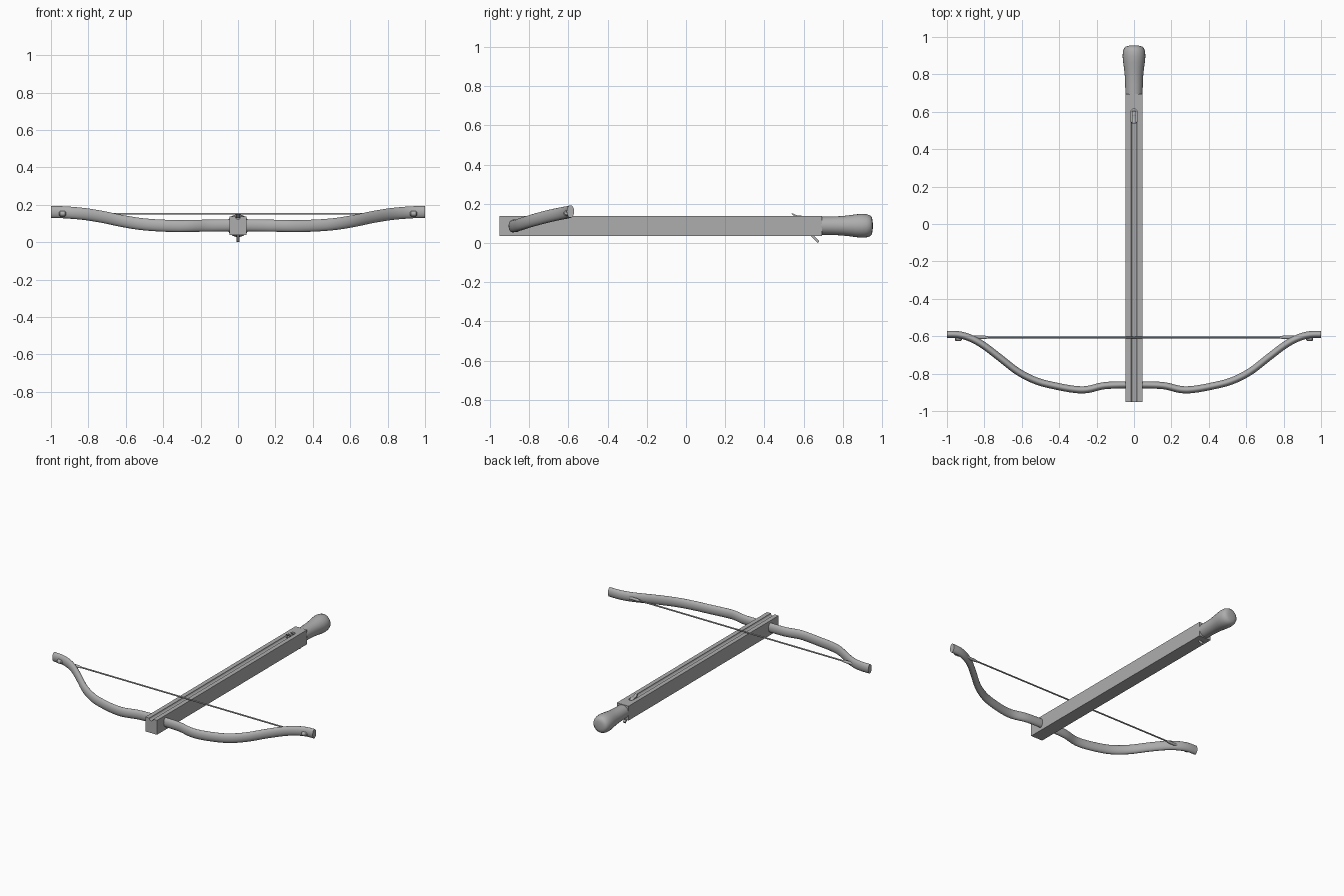
import bpy, bmesh, math
from mathutils import Vector

if "Cube" in bpy.data.objects:
    bpy.data.objects.remove(bpy.data.objects["Cube"])

AXIS_Z = 0.087
STRING_Z = 0.152

grey = bpy.data.materials.new("dark_grey")
grey.diffuse_color = (0.42, 0.42, 0.42, 1)
grey.use_nodes = True
grey.node_tree.nodes["Principled BSDF"].inputs["Base Color"].default_value = grey.diffuse_color


def finish(name, bm, smooth=True):
    bmesh.ops.recalc_face_normals(bm, faces=bm.faces[:])
    mesh = bpy.data.meshes.new(name)
    bm.to_mesh(mesh)
    bm.free()
    mesh.materials.append(grey)
    ob = bpy.data.objects.new(name, mesh)
    bpy.context.collection.objects.link(ob)
    bpy.ops.object.select_all(action='DESELECT')
    ob.select_set(True)
    bpy.context.view_layer.objects.active = ob
    if smooth:
        bpy.ops.object.shade_smooth_by_angle(angle=math.radians(40))
    return ob


def sweep(name, rings, smooth=True):
    """Skin equal-length rings of points and cap both ends."""
    bm = bmesh.new()
    loops = [[bm.verts.new(p) for p in ring] for ring in rings]
    n = len(loops[0])
    for a, b in zip(loops, loops[1:]):
        for i in range(n):
            j = (i + 1) % n
            bm.faces.new((a[i], a[j], b[j], b[i]))
    bm.faces.new(loops[0])
    bm.faces.new(loops[-1])
    return finish(name, bm, smooth)


def extrude_yz(name, outline, half_x):
    """Flat-sided plate with a side outline (y, z), centred on x = 0."""
    return sweep(name, [[(x, y, z) for y, z in outline] for x in (-half_x, half_x)], False)


def lathe(name, profile, origin, axis, sides=24):
    """Profile of (distance, radius) revolved along 'x' or 'y'."""
    rings = []
    for d, r in profile:
        ring = []
        for i in range(sides):
            a = 2 * math.pi * i / sides
            u, v = r * math.cos(a), r * math.sin(a)
            off = (d, u, v) if axis == 'x' else (u, d, v)
            ring.append(Vector(origin) + Vector(off))
        rings.append(ring)
    return sweep(name, rings)


def spline(pts, steps=6):
    """Catmull-Rom curve through the points."""
    p = [Vector(q) for q in pts]
    p = [2 * p[0] - p[1]] + p + [2 * p[-1] - p[-2]]
    out = []
    for i in range(1, len(p) - 2):
        a, b, c, d = p[i - 1:i + 3]
        for s in range(steps):
            t = s / steps
            out.append(0.5 * (2 * b + (c - a) * t + (2 * a - 5 * b + 4 * c - d) * t * t
                              + (3 * b - a - 3 * c + d) * t ** 3))
    return out + [p[-2]]


# stock with a bolt groove and a rounded nut slot cut into the top
stock = extrude_yz("stock", [(-0.953, 0.037), (0.695, 0.037), (0.695, 0.137), (-0.953, 0.137)], 0.045)
arc = [(0.016 * math.cos(math.pi * i / 8), 0.6 + 0.016 * math.sin(math.pi * i / 8)) for i in range(9)]
slot_outline = [(-0.016, 0.545), (0.016, 0.545)] + arc
cutters = [
    lathe("groove_cutter", [(-1.0, 0.015), (0.56, 0.015)], (0, 0, 0.137), 'y', 16),
    sweep("slot_cutter", [[(x, y, z) for x, y in slot_outline] for z in (0.102, 0.16)], False),
]
for cutter in cutters:
    cutter.hide_render = True
    mod = stock.modifiers.new("cut", 'BOOLEAN')
    mod.object, mod.operation, mod.solver = cutter, 'DIFFERENCE', 'EXACT'
    bpy.context.view_layer.objects.active = stock
    bpy.ops.object.modifier_apply(modifier=mod.name)
    bpy.data.objects.remove(cutter)
for poly in stock.data.polygons:
    poly.use_smooth = False

# round grip flaring to a domed butt
lathe("grip", [(0.69, 0.046), (0.74, 0.047), (0.79, 0.049), (0.83, 0.053), (0.865, 0.058),
               (0.897, 0.061), (0.922, 0.059), (0.94, 0.053), (0.949, 0.043), (0.953, 0.028),
               (0.954, 0.006)], (0, 0, AXIS_Z + 0.001), 'y')

# curved bow, full span mirrored about the middle
half = [(0.0, -0.86, 0.093), (0.1, -0.861, 0.092), (0.17, -0.866, 0.091), (0.25, -0.885, 0.09),
        (0.32, -0.884, 0.089), (0.42, -0.866, 0.092), (0.52, -0.84, 0.1), (0.62, -0.79, 0.116),
        (0.72, -0.713, 0.137), (0.81, -0.645, 0.152), (0.88, -0.608, 0.159), (0.94, -0.592, 0.163),
        (1.0, -0.59, 0.164)]
half = [(x, y, z - 0.003) for x, y, z in half]
path = spline([(-x, y, z) for x, y, z in half[:0:-1]] + half, 4)
rings = []
for i, c in enumerate(path):
    t = (path[min(i + 1, len(path) - 1)] - path[max(i - 1, 0)]).normalized()
    if i in (0, len(path) - 1):
        t = Vector((1, 0, 0))
    side = t.cross(Vector((0, 0, 1))).normalized()
    up = side.cross(t)
    rings.append([c + side * 0.019 * math.cos(2 * math.pi * k / 20)
                  + up * 0.032 * math.sin(2 * math.pi * k / 20) for k in range(20)])
sweep("bow", rings)

# bowstring with thicker bindings and end knobs
lathe("bowstring", [(-0.94, 0.005), (0.94, 0.005)], (0, -0.606, STRING_Z), 'x', 12)
for s, tag in ((-1, "left"), (1, "right")):
    lathe("string_binding_" + tag, [(s * 0.78, 0.006), (s * 0.80, 0.0095), (s * 0.88, 0.0095)],
          (0, -0.606, STRING_Z), 'x', 12)
    lathe("string_knob_" + tag, [(s * d, r) for d, r in ((0.92, 0.008), (0.926, 0.014), (0.952, 0.014),
                                                         (0.958, 0.008))], (0, -0.612, STRING_Z), 'x', 16)

# nut roller with a raised string hook
lathe("nut_roller", [(-0.012, 0.022), (0.012, 0.022)], (0, 0.582, 0.119), 'x', 20)
extrude_yz("string_hook", [(0.538, 0.150), (0.545, 0.151), (0.565, 0.142), (0.59, 0.138),
                           (0.58, 0.122), (0.556, 0.134)], 0.01)

# slanted trigger lever under the stock
extrude_yz("trigger", [(0.625, 0.05), (0.643, 0.046), (0.681, 0.01), (0.674, 0.0), (0.666, 0.006)], 0.007)
